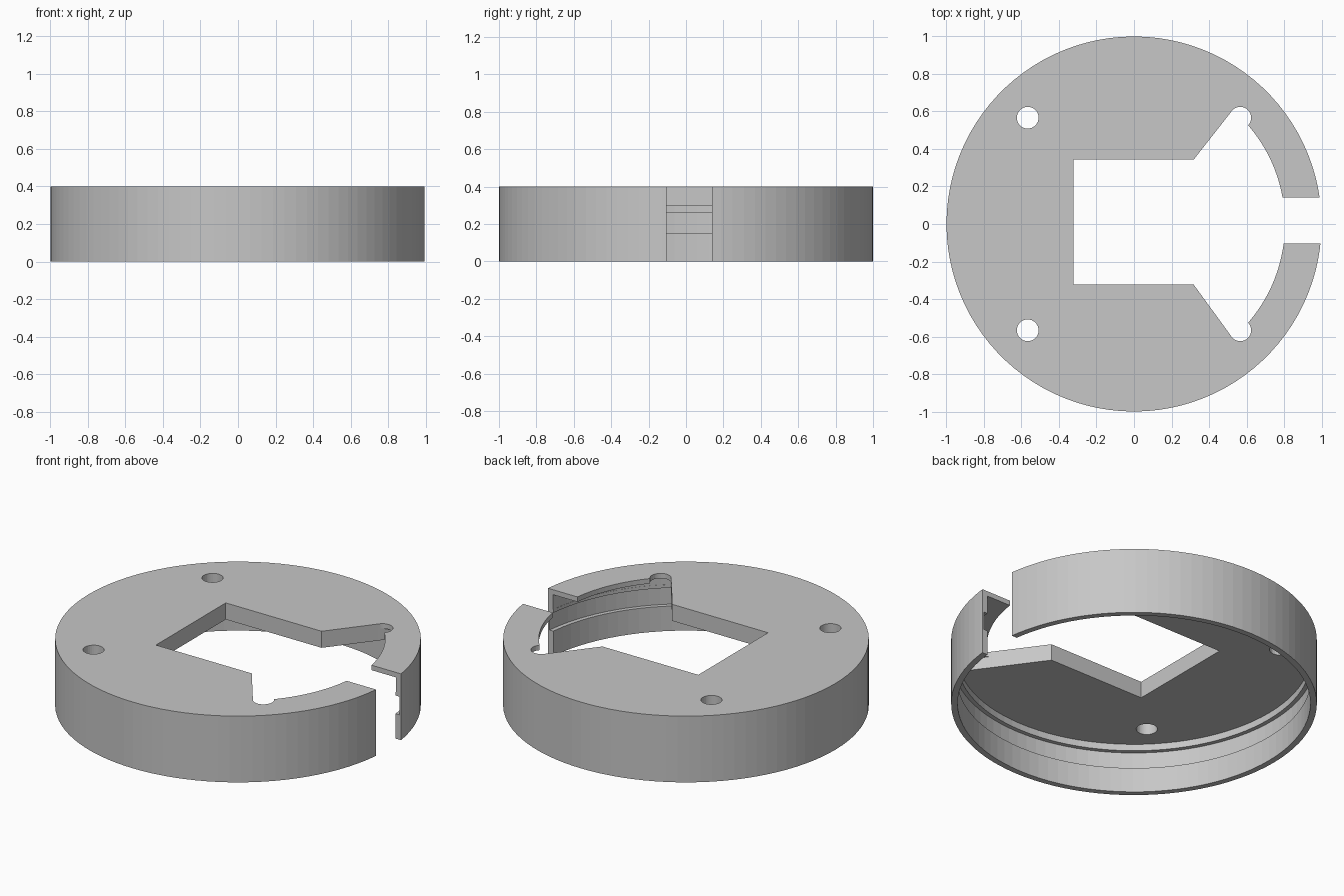
import bpy, bmesh, math
from mathutils import Vector

if "Cube" in bpy.data.objects:
    bpy.data.objects.remove(bpy.data.objects["Cube"], do_unlink=True)

SEGMENTS = 100
HEIGHT = 0.4
PLATE_BOTTOM = 0.3
INNER_R = 0.965
HOLE_POS, HOLE_R = 0.567, 0.058

grey = bpy.data.materials.new("plain grey")
grey.use_nodes = True
colour = (0.57, 0.57, 0.57, 1)
grey.diffuse_color = colour
grey.node_tree.nodes["Principled BSDF"].inputs["Base Color"].default_value = colour


def make_object(name, bm):
    bmesh.ops.recalc_face_normals(bm, faces=bm.faces)
    mesh = bpy.data.meshes.new(name)
    bm.to_mesh(mesh)
    bm.free()
    mesh.materials.append(grey)
    obj = bpy.data.objects.new(name, mesh)
    bpy.context.collection.objects.link(obj)
    return obj


def prism(name, outline, z0, z1):
    bm = bmesh.new()
    face = bm.faces.new([bm.verts.new((x, y, z0)) for x, y in outline])
    ext = bmesh.ops.extrude_face_region(bm, geom=[face])
    verts = [v for v in ext["geom"] if isinstance(v, bmesh.types.BMVert)]
    bmesh.ops.translate(bm, verts=verts, vec=(0, 0, z1 - z0))
    return make_object(name, bm)


def arc(cx, cy, r, a0, a1, n):
    return [(cx + r * math.cos(a0 + (a1 - a0) * i / n),
             cy + r * math.sin(a0 + (a1 - a0) * i / n)) for i in range(n + 1)]


def circle(cx, cy, r, n):
    return arc(cx, cy, r, 0, math.tau, n)[:-1]


def opening_outline(radius):
    """Rectangle that flares out to an arc of the given radius."""
    ends = []
    for start, side in ((Vector((0.318, -0.323)), -1), (Vector((0.318, 0.343)), 1)):
        d = (Vector((0.522, side * 0.603)) - start).normalized()
        b = start.dot(d)
        p = start + d * (-b + math.sqrt(b * b - start.length_squared + radius ** 2))
        ends.append(math.atan2(p.y, p.x))
    return ([(-0.322, 0.343), (-0.322, -0.323), (0.318, -0.323)]
            + arc(0, 0, radius, ends[0], ends[1], 32) + [(0.318, 0.343)])


# Round cover: revolved wall with an inner groove, closed by the top plate
profile = [(0, HEIGHT), (1, HEIGHT), (1, 0), (INNER_R, 0), (INNER_R, 0.15),
           (0.99, 0.15), (0.99, 0.26), (INNER_R, 0.26),
           (INNER_R, PLATE_BOTTOM), (0, PLATE_BOTTOM)]
bm = bmesh.new()
verts = [bm.verts.new((r, 0, z)) for r, z in profile]
edges = [bm.edges.new(pair) for pair in zip(verts, verts[1:])]
bmesh.ops.spin(bm, geom=verts + edges, axis=(0, 0, 1), cent=(0, 0, 0),
               angle=math.tau, steps=SEGMENTS, use_duplicate=False)
bmesh.ops.remove_doubles(bm, verts=bm.verts, dist=0.0001)
bmesh.ops.dissolve_degenerate(bm, edges=bm.edges, dist=0.0001)
cover = make_object("round_cover", bm)

# Cutters: centre opening, recess under the thin lip, side slot, screw holes
cutters = [
    prism("opening_cutter", opening_outline(0.805), 0.28, 0.5),
    prism("recess_cutter", opening_outline(INNER_R + 0.001), 0.28, 0.37),
    prism("slot_cutter", [(0.7, -0.104), (1.2, -0.104), (1.2, 0.14), (0.7, 0.14)],
          -0.1, 0.5),
]
for sx in (-1, 1):
    for sy in (-1, 1):
        cutters.append(prism("screw_hole_cutter",
                             circle(sx * HOLE_POS, sy * HOLE_POS, HOLE_R, 32), 0.2, 0.5))

for cutter in cutters:
    mod = cover.modifiers.new(cutter.name, "BOOLEAN")
    mod.operation = "DIFFERENCE"
    mod.solver = "EXACT"
    mod.object = cutter

# Bake the cuts into the cover and discard the cutters
bpy.context.view_layer.update()
evaluated = cover.evaluated_get(bpy.context.evaluated_depsgraph_get())
result = bpy.data.meshes.new_from_object(evaluated)
cover.modifiers.clear()
cover.data = result
cover.data.name = "round_cover"
for cutter in cutters:
    bpy.data.objects.remove(cutter, do_unlink=True)
